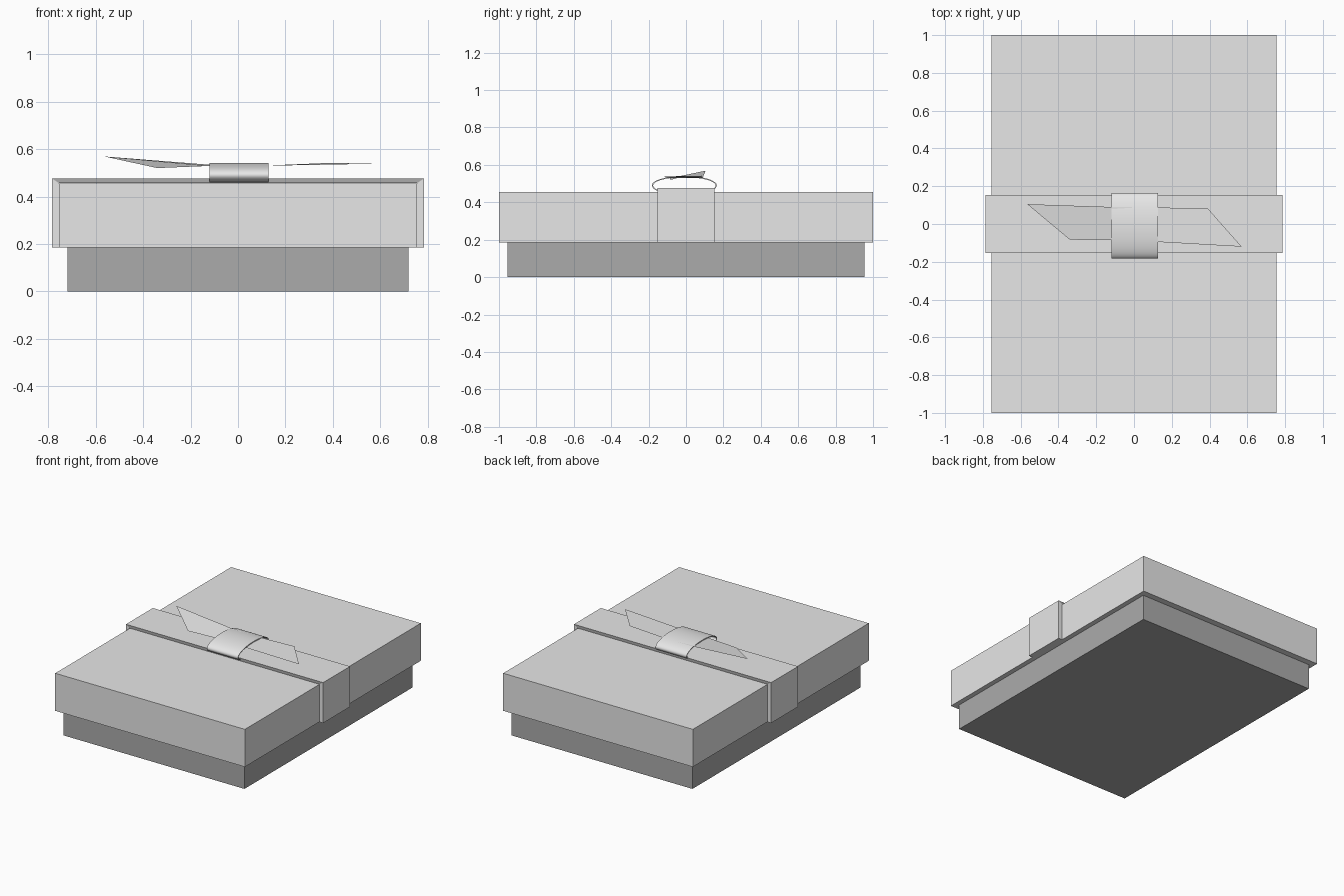
import bpy, math

if "Cube" in bpy.data.objects:
    bpy.data.objects.remove(bpy.data.objects["Cube"])


def material(name, value):
    m = bpy.data.materials.new(name)
    m.diffuse_color = (value, value, value, 1)
    m.use_nodes = True
    m.node_tree.nodes["Principled BSDF"].inputs["Base Color"].default_value = m.diffuse_color
    return m


LIGHT = material("light_grey", 0.8)
DARK = material("dark_grey", 0.41)


def make(name, verts, faces, *mats):
    me = bpy.data.meshes.new(name)
    me.from_pydata(verts, [], faces)
    ob = bpy.data.objects.new(name, me)
    bpy.context.collection.objects.link(ob)
    for m in mats:
        me.materials.append(m)
    return ob


def box(name, x, y, z0, z1, mat):
    verts = [(sx * x, sy * y, z) for z in (z0, z1)
             for sx, sy in ((-1, -1), (1, -1), (1, 1), (-1, 1))]
    faces = [(3, 2, 1, 0), (4, 5, 6, 7)]
    faces += [(i, (i + 1) % 4, (i + 1) % 4 + 4, i + 4) for i in range(4)]
    return make(name, verts, faces, mat)


# Box and overhanging lid
box("box_base", 0.72, 0.955, 0.0, 0.185, DARK)
box("box_lid", 0.755, 1.0, 0.185, 0.455, LIGHT)

# Ribbon band folded over the lid, with dark edges along the top
outer = [(-0.785, 0.185), (-0.785, 0.476), (0.785, 0.476), (0.785, 0.185)]
inner = [(-0.755, 0.185), (-0.755, 0.456), (0.755, 0.456), (0.755, 0.185)]
verts = [(x, y, z) for y in (-0.153, 0.153) for x, z in outer + inner]
faces = []
for i in range(3):
    faces.append((i, i + 8, i + 9, i + 1))            # outside
    faces.append((i, i + 1, i + 5, i + 4))            # front edge
    faces.append((i + 9, i + 8, i + 12, i + 13))      # back edge
faces += [(0, 4, 12, 8), (7, 3, 11, 15)]              # lower ends
ribbon = make("ribbon_band", verts, faces, LIGHT, DARK)
for p in ribbon.data.polygons:
    if abs(p.normal.y) > 0.9 and p.center.z > 0.4:
        p.material_index = 1

# Rounded bow loop: a thin band swept along an elliptical arc
N = 32
verts, faces = [], []
for i in range(N + 1):
    a = math.radians(-30 + 250 * i / N)
    for t in (0, 0.007):
        y = -0.009 + (0.174 - t) * math.cos(a)
        z = 0.49 + (0.051 - t) * math.sin(a)
        verts += [(-0.12, y, z), (0.128, y, z)]
for i in range(N):
    a, b = 4 * i, 4 * i + 4
    faces += [(a, b, b + 1, a + 1), (a + 2, a + 3, b + 3, b + 2),
              (a, a + 2, b + 2, b), (a + 1, b + 1, b + 3, a + 3)]
faces += [(0, 1, 3, 2), (4 * N, 4 * N + 2, 4 * N + 3, 4 * N + 1)]
loop = make("bow_loop", verts, faces, LIGHT)

# Slanted bow tails: one thin strip running through the loop
back = [(-0.565, 0.105, 0.569), (-0.12, 0.09, 0.534), (0.128, 0.087, 0.531), (0.39, 0.083, 0.542)]
front = [(-0.34, -0.083, 0.52), (-0.12, -0.085, 0.529), (0.128, -0.095, 0.53), (0.57, -0.12, 0.538)]
tails = make("bow_tails", back + front,
             [(i, i + 4, i + 5, i + 1) for i in range(3)], LIGHT)

# Smooth the curved loop while keeping its rims sharp
bpy.ops.object.select_all(action='DESELECT')
loop.select_set(True)
bpy.context.view_layer.objects.active = loop
bpy.ops.object.shade_smooth_by_angle(angle=math.radians(40))
